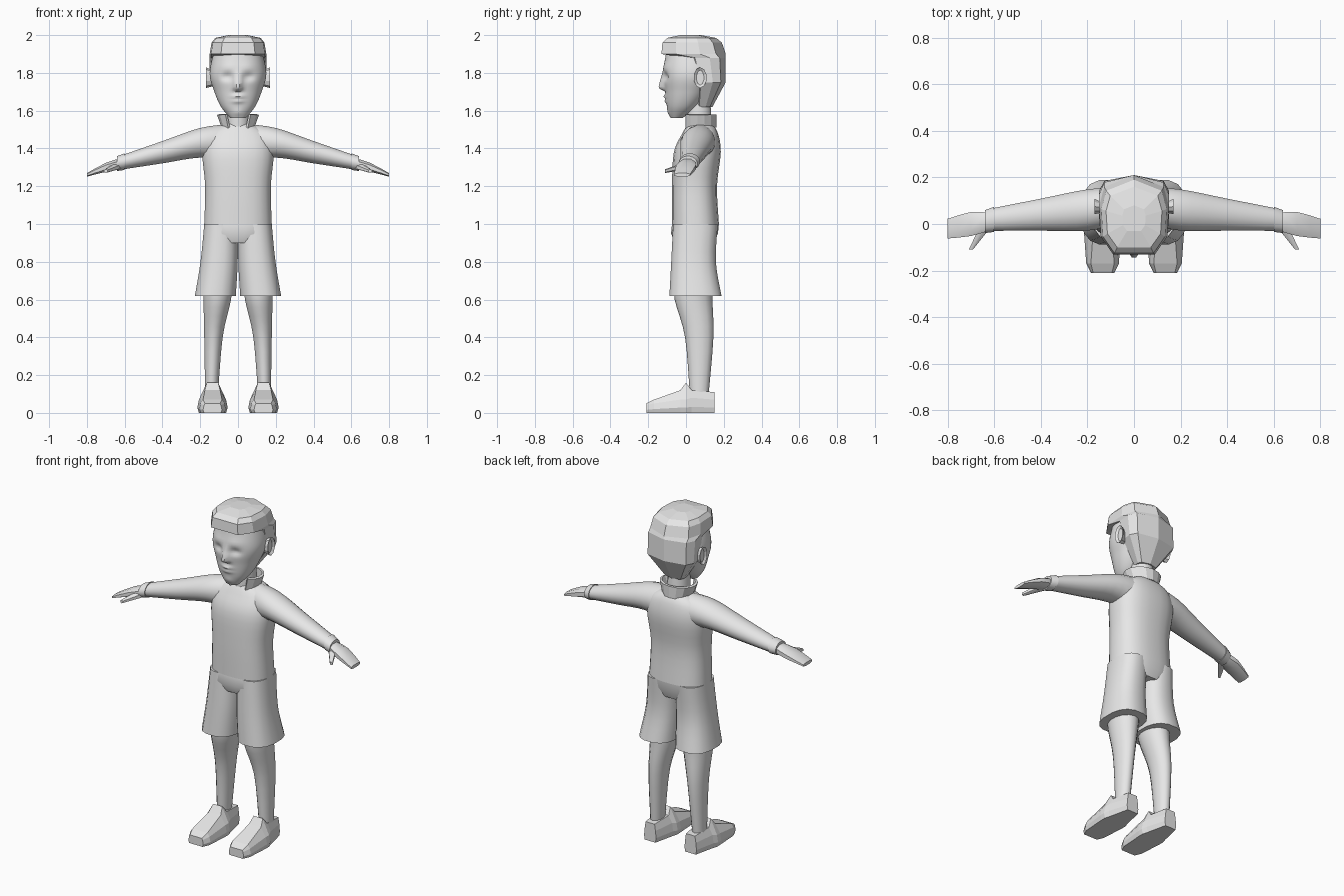
import bpy, bmesh, math

cube = bpy.data.objects.get("Cube")
if cube:
    bpy.data.objects.remove(cube)

colour = (.8, .8, .8, 1)
grey = bpy.data.materials.new("light grey")
grey.use_nodes = True
grey.diffuse_color = colour
grey.node_tree.nodes["Principled BSDF"].inputs["Base Color"].default_value = colour


def skin(name, rings, smooth=False, mirror=False, closed=True):
    """Join rings of points into one surface, capped when the rings are closed."""
    bm = bmesh.new()
    rows = [[bm.verts.new(point) for point in ring] for ring in rings]
    count = len(rows[0])
    for lower, upper in zip(rows, rows[1:]):
        for i in range(count if closed else count - 1):
            j = (i + 1) % count
            bm.faces.new((lower[i], lower[j], upper[j], upper[i]))
    if closed:
        bm.faces.new(rows[0])
        bm.faces.new(rows[-1])
    bmesh.ops.recalc_face_normals(bm, faces=bm.faces)
    mesh = bpy.data.meshes.new(name)
    bm.to_mesh(mesh)
    bm.free()
    mesh.materials.append(grey)
    obj = bpy.data.objects.new(name, mesh)
    bpy.context.collection.objects.link(obj)
    if smooth:
        bpy.ops.object.select_all(action='DESELECT')
        obj.select_set(True)
        bpy.context.view_layer.objects.active = obj
        bpy.ops.object.shade_smooth_by_angle(angle=math.radians(50))
    if mirror:
        obj.modifiers.new("mirror", 'MIRROR')
    return obj


def oval(sides, power=2.5):
    """Unit outline between a circle (power two) and a rounded box."""
    def bulge(value):
        return math.copysign(abs(value) ** (2 / power), value)
    turns = [math.tau * (i + .5) / sides for i in range(sides)]
    return [(bulge(math.cos(t)), bulge(math.sin(t))) for t in turns]


def flow(keys, steps=4):
    """Pass a smooth curve through the key sections."""
    padded = [keys[0]] + keys + [keys[-1]]
    path = []
    for before, start, end, after in zip(padded, padded[1:], padded[2:], padded[3:]):
        for step in range(steps):
            t = step / steps
            path.append([a + t / 2 * (b - p + t * (2 * p - 5 * a + 4 * b - n + t * (3 * (a - b) + n - p)))
                         for p, a, b, n in zip(before, start, end, after)])
    return path + [keys[-1]]


def loft(name, axis, outline, sections, **options):
    """Sections are (position along axis, centre a, centre b, radius a, radius b)."""
    rings = []
    for position, centre_a, centre_b, radius_a, radius_b in sections:
        ring = []
        for u, v in outline:
            point = [centre_a + u * radius_a, centre_b + v * radius_b]
            point.insert("XYZ".index(axis), position)
            ring.append(point)
        rings.append(ring)
    return skin(name, rings, **options)


def column(sections):
    """Turn (z, half width, front y, back y) into centred sections."""
    return [(z, 0, (front + back) / 2, width, (back - front) / 2) for z, width, front, back in sections]


both = dict(smooth=True, mirror=True)

# Shirt body, sleeves and cuffs
loft("shirt", 'Z', oval(24), column(flow([
    (1, .18, -.075, .175), (1.2, .175, -.075, .165), (1.38, .19, -.065, .185),
    (1.48, .16, -.02, .17), (1.53, .07, .01, .14)])), smooth=True)
loft("sleeves", 'X', oval(16, 2), flow([
    (.05, .08, 1.43, .08, .1), (.2, .06, 1.43, .09, .08),
    (.4, .04, 1.38, .07, .06), (.6, .02, 1.33, .05, .04)]), **both)
loft("cuffs", 'X', oval(16, 2), [(.6, .02, 1.33, .055, .045), (.64, .01, 1.32, .05, .04)], **both)

# Hands with a separate thumb
loft("hands", 'X', oval(8), flow([
    (.62, .01, 1.32, .04, .03), (.7, 0, 1.3, .055, .025), (.8, -.02, 1.26, .045, .01)], 2), **both)
loft("thumbs", 'Y', oval(6), [(0, .63, 1.31, .03, .02), (-.11, .7, 1.28, .01, .01)], **both)

# Shorts: hips and two flared legs
loft("shorts_hips", 'Z', oval(24), column([
    (1, .18, -.075, .175), (.95, .18, -.08, .17), (.9, .14, -.06, .15)]), smooth=True)
loft("shorts_legs", 'Z', oval(16), flow([
    (1, .09, .05, .09, .12), (.8, .1, .04, .1, .12), (.62, .12, .05, .11, .14)]), **both)

# Bare legs
loft("legs", 'Z', oval(14, 2), flow([
    (.7, .11, .04, .08, .1), (.6, .11, .04, .075, .1),
    (.4, .13, .07, .05, .075), (.1, .14, .07, .035, .05)]), **both)

# Shoes: y, sole half width, side height, top half width, top height
shoe = []
for y, sole, side, ridge, top in [
        (-.21, .05, .04, .04, .05), (-.17, .07, .05, .05, .07), (-.03, .08, .07, .04, .12),
        (0, .08, .07, .03, .16), (.03, .07, .08, .04, .12), (.15, .04, .07, .03, .11)]:
    half = [(sole * .9, 0), (sole, side * .4), (sole * .9, side), (ridge, top)]
    shoe.append([(.135 + x, y, z) for x, z in half] + [(.135 - x, y, z) for x, z in reversed(half)])
skin("shoes", shoe, mirror=True)

# Neck and standing collar, open at the front
loft("neck", 'Z', oval(16, 2), column([(1.5, .065, 0, .14), (1.65, .06, 0, .13)]), smooth=True)
turns = [math.radians(24 * i - 54) for i in range(13)]
collar = skin("collar", [
    [(radius * math.cos(turn), .07 + .085 * math.sin(turn), z) for turn in turns]
    for z, radius in ((1.51, .08), (1.58, .105))], closed=False)
thickness = collar.modifiers.new("thickness", 'SOLIDIFY')
thickness.thickness = .014
thickness.offset = 0


# Face: nose, eye sockets, brows, lips and chin pushed out of a smooth column
def bump(x, z, centre_x, centre_z, width, height):
    return math.exp(-((abs(x) - centre_x) / width) ** 2 - ((z - centre_z) / height) ** 2)


def relief(x, z):
    slope = (1.82 - z) / .1 if z > 1.72 else (z - 1.7) / .02
    nose = .04 * max(0, slope) * math.exp(-(x / .02) ** 2)
    sockets = .016 * bump(x, z, .055, 1.78, .03, .02)
    brows = .005 * bump(x, z, .05, 1.83, .05, .02)
    lips = .013 * bump(x, z, 0, 1.675, .03, .01) + .01 * bump(x, z, 0, 1.65, .03, .01)
    chin = .006 * bump(x, z, 0, 1.59, .03, .02)
    return nose - sockets + brows + lips + chin


face = []
for z, centre_x, centre_y, width, depth in column(flow([
        (1.56, .04, -.08, -.02), (1.62, .09, -.1, .06), (1.7, .125, -.11, .12),
        (1.8, .15, -.12, .17), (1.94, .12, -.1, .15)], 10)):
    ring = []
    for u, v in oval(64, 2.2):
        x, y = u * width, centre_y + v * depth
        ring.append((x, y - relief(x, z) if v < 0 else y, z))
    face.append(ring)
skin("face", face, smooth=True)

# Faceted hair with a fringe overhanging the forehead
side = [(.85, .7), (1, .2), (.95, -.55), (.6, -1)]
outline = [(0, 1)] + side + [(-u, v) for u, v in reversed(side)]
loft("hair", 'Z', outline, column([
    (1.62, .06, .05, .14), (1.75, .15, .04, .21), (1.88, .15, 0, .21), (1.9, .15, -.13, .21),
    (1.96, .14, -.125, .19), (1.985, .12, -.1, .16), (2, .05, -.03, .08)]))

# Ears with a raised rim
loft("ears", 'X', oval(10, 2), [
    (.13, .07, 1.77, .02, .04), (.17, .075, 1.775, .035, .055), (.16, .075, 1.775, .02, .04)], mirror=True)
